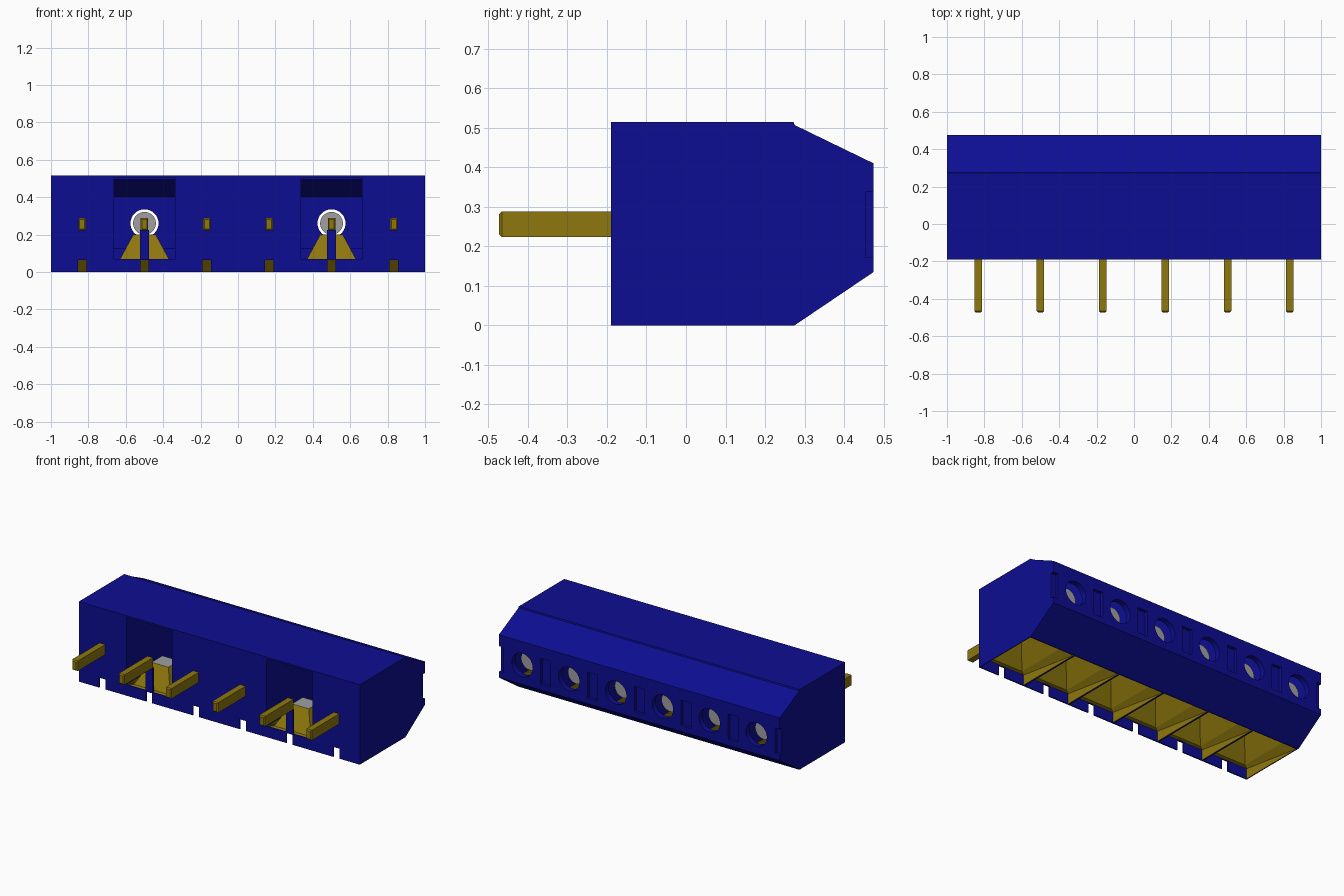
import bpy, bmesh, math
from mathutils import Matrix, Vector

cube = bpy.data.objects.get("Cube")
if cube:
    bpy.data.objects.remove(cube, do_unlink=True)


def material(name, rgb):
    m = bpy.data.materials.new(name)
    m.use_nodes = True
    m.diffuse_color = (*rgb, 1)
    b = m.node_tree.nodes["Principled BSDF"]
    b.inputs["Base Color"].default_value = (*rgb, 1)
    b.inputs["Roughness"].default_value = 0.6
    return m


BLUE = material("blue plastic", (0.004, 0.004, 0.29))
GOLD = material("brass", (0.27, 0.185, 0.004))
GREY = material("grey steel", (0.35, 0.35, 0.36))

CELLS = [(i - 2.5) / 3 for i in range(6)]
OPEN_CELLS = (CELLS[1], CELLS[4])
SCREW_Z = 0.26


def finish(name, bm, *mats):
    bmesh.ops.recalc_face_normals(bm, faces=bm.faces[:])
    me = bpy.data.meshes.new(name)
    bm.to_mesh(me)
    bm.free()
    for m in mats:
        me.materials.append(m)
    ob = bpy.data.objects.new(name, me)
    bpy.context.collection.objects.link(ob)
    return ob


def add_box(bm, x0, x1, y0, y1, z0, z1):
    mat = Matrix.Translation(((x0 + x1) / 2, (y0 + y1) / 2, (z0 + z1) / 2)) @ \
        Matrix.Diagonal((x1 - x0, y1 - y0, z1 - z0, 1))
    return bmesh.ops.create_cube(bm, size=1, matrix=mat)["verts"]


def add_prism(bm, profile, x0, x1):
    """Extrude a (y, z) profile along x."""
    face = bm.faces.new([bm.verts.new((x0, y, z)) for y, z in profile])
    new = bmesh.ops.extrude_face_region(bm, geom=[face])["geom"]
    verts = [v for v in new if isinstance(v, bmesh.types.BMVert)]
    bmesh.ops.translate(bm, verts=verts, vec=(x1 - x0, 0, 0))


def add_rod(bm, x, z, r, y0, y1):
    """Cylinder along y."""
    mat = Matrix.Translation((x, (y0 + y1) / 2, z)) @ Matrix.Rotation(math.pi / 2, 4, 'X')
    bmesh.ops.create_cone(bm, cap_ends=True, segments=32, radius1=r, radius2=r,
                          depth=y1 - y0, matrix=mat)


def cut(target, cutter):
    cutter.hide_render = True
    mod = target.modifiers.new("cut", 'BOOLEAN')
    mod.operation = 'DIFFERENCE'
    mod.solver = 'EXACT'
    mod.object = cutter
    bpy.context.view_layer.objects.active = target
    bpy.ops.object.modifier_apply(modifier=mod.name)
    bpy.data.objects.remove(cutter, do_unlink=True)


# Housing: chamfered outer profile
bm = bmesh.new()
add_prism(bm, [(-0.19, 0), (0.275, 0), (0.475, 0.135), (0.475, 0.41),
               (0.275, 0.507), (0.272, 0.515), (-0.19, 0.515)], -1, 1)
housing = finish("housing", bm, BLUE)

# Hollow chamber in every cell, open underneath
bm = bmesh.new()
for x in CELLS:
    add_prism(bm, [(-0.182, -0.1), (0.262, -0.1), (0.262, 0), (0.44, 0.125),
                   (0.44, 0.402), (0.262, 0.495), (0.262, 0.505), (-0.182, 0.505)],
              x - 0.1627, x + 0.1627)
cut(housing, finish("chamber_cutter", bm))

# Screw holes and shallow slots in the back wall
bm = bmesh.new()
for x in CELLS:
    add_rod(bm, x, SCREW_Z, 0.075, 0.41, 0.55)
for i in range(7):
    x = (i - 3) / 3
    add_box(bm, x - 0.035, x + 0.035, 0.455, 0.55, 0.172, 0.337)
cut(housing, finish("back_cutter", bm))

# Notches at the bottom of the front wall, and two open front cells
bm = bmesh.new()
for x in CELLS:
    add_box(bm, x - 0.022, x + 0.022, -0.25, -0.172, -0.05, 0.064)
for x in OPEN_CELLS:
    add_box(bm, x - 0.1625, x + 0.1625, -0.25, -0.172, 0.07, 0.5045)
cut(housing, finish("front_cutter", bm))

# Thin posts carrying the pins in the open cells
bm = bmesh.new()
for x in OPEN_CELLS:
    add_box(bm, x - 0.025, x + 0.025, -0.19, -0.178, 0.064, 0.225)
finish("pin_posts", bm, BLUE)

# Brass wire funnels with a grey cap, tapering upward
RINGS = [  # half width, front y, front z, back y, back z
    (0.1615, -0.181, 0.066, 0.262, 0.001),
    (0.13, -0.16, 0.07, 0.2, 0.07),
    (0.06, -0.08, 0.2, 0.03, 0.2),
]
for n, x in enumerate(CELLS, 1):
    bm = bmesh.new()
    loops = []
    for w, fy, fz, by, bz in RINGS:
        pts = [(x - w, fy, fz), (x + w, fy, fz), (x + w, by, bz), (x - w, by, bz)]
        loops.append([bm.verts.new(p) for p in pts])
    for a, b in zip(loops, loops[1:]):
        for i in range(4):
            j = (i + 1) % 4
            bm.faces.new((a[i], a[j], b[j], b[i]))
    bm.faces.new(loops[-1]).material_index = 1
    # Side lips lining the cell dividers
    for s in (-1, 1):
        xa, xb = sorted((x + s * 0.1605, x + s * 0.1625))
        add_box(bm, xa, xb, -0.181, 0.262, 0.0005, 0.07)
    finish(f"wire_funnel_{n}", bm, GOLD, GREY)

# Clamp screws behind the holes
for n, x in enumerate(CELLS, 1):
    bm = bmesh.new()
    add_rod(bm, x, SCREW_Z, 0.061, 0.25, 0.4)
    screw = finish(f"clamp_screw_{n}", bm, GREY)
    bpy.ops.object.select_all(action='DESELECT')
    screw.select_set(True)
    bpy.context.view_layer.objects.active = screw
    bpy.ops.object.shade_smooth_by_angle(angle=math.radians(35))

# Contact pins with chamfered tips
for n, x in enumerate(CELLS, 1):
    bm = bmesh.new()
    add_box(bm, x - 0.02, x + 0.02, -0.473, -0.178, 0.223, 0.288)
    tip = [e for e in bm.edges if all(v.co.y < -0.4 for v in e.verts)]
    bmesh.ops.bevel(bm, geom=tip, offset=0.007, segments=1, affect='EDGES')
    finish(f"contact_pin_{n}", bm, GOLD)
